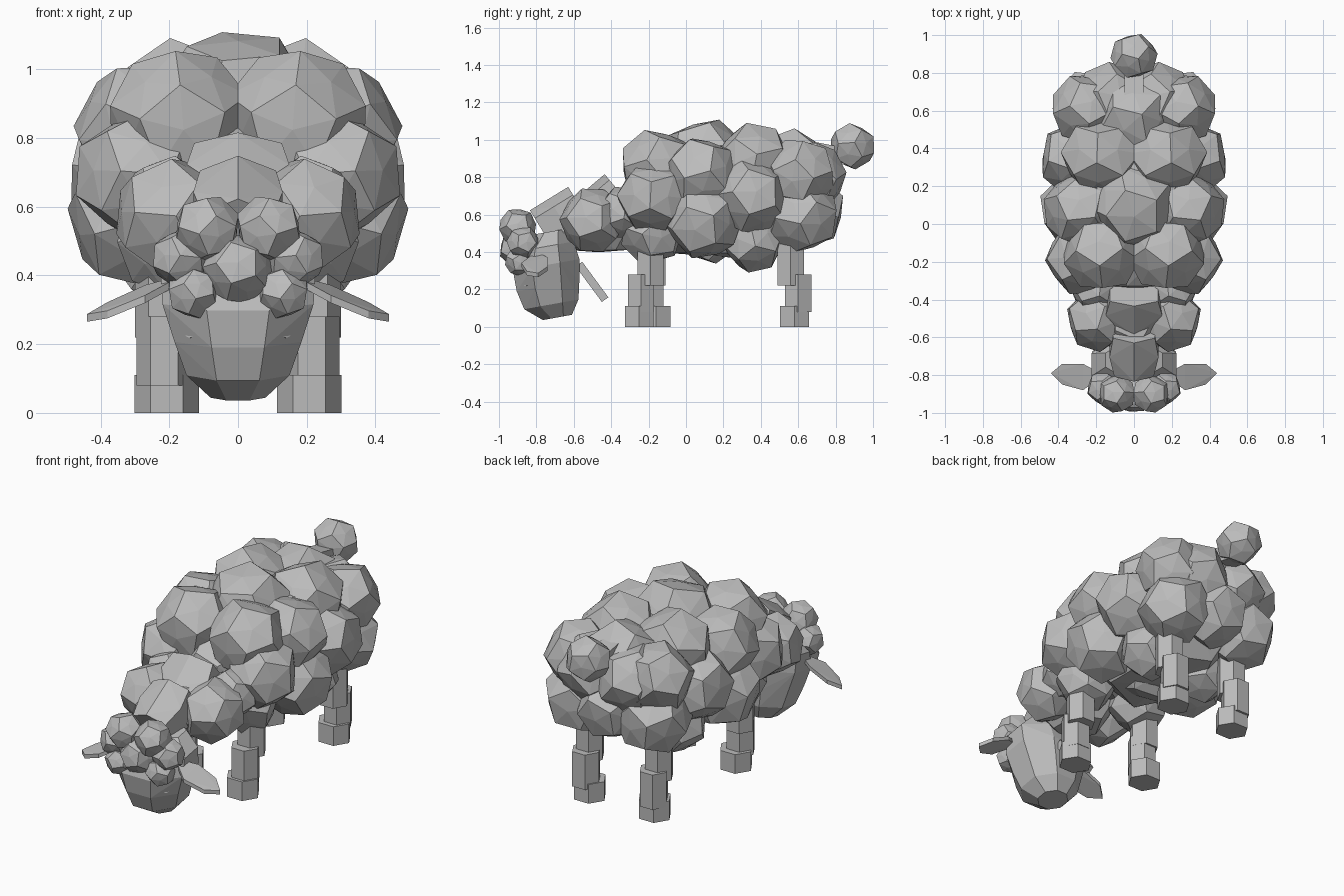
import bpy, bmesh, math
from mathutils import Vector, Matrix, Euler

if "Cube" in bpy.data.objects:
    bpy.data.objects.remove(bpy.data.objects["Cube"])

grey = bpy.data.materials.new("wool_grey")
grey.use_nodes = True
grey.diffuse_color = (0.5, 0.5, 0.5, 1)
grey.node_tree.nodes["Principled BSDF"].inputs["Base Color"].default_value = (0.5, 0.5, 0.5, 1)


def finish(bm, name):
    bmesh.ops.recalc_face_normals(bm, faces=bm.faces[:])
    mesh = bpy.data.meshes.new(name)
    bm.to_mesh(mesh)
    bm.free()
    mesh.materials.append(grey)
    ob = bpy.data.objects.new(name, mesh)
    bpy.context.collection.objects.link(ob)
    return ob


def hull(name, points):
    bm = bmesh.new()
    for p in points:
        bm.verts.new(p)
    bmesh.ops.convex_hull(bm, input=bm.verts[:])
    bmesh.ops.dissolve_limit(bm, angle_limit=0.03, verts=bm.verts[:], edges=bm.edges[:])
    return finish(bm, name)


def ball_points():
    """Corners of a twelve-sided ball plus a slightly raised middle on each side."""
    ico = bmesh.new()
    bmesh.ops.create_icosphere(ico, subdivisions=1, radius=1)
    pts = [f.calc_center_median().normalized() for f in ico.faces]
    pts += [v.co.normalized() * 0.86 for v in ico.verts]
    ico.free()
    return pts


BALL = ball_points()


def tuft(name, centre, r, aim, scale=(1, 1, 1), sides=(1,)):
    """Faceted ball with one broad side turned towards aim."""
    turn = Vector(aim).to_track_quat('Z', 'Y').to_matrix()
    for s in sides:
        pts = []
        for p in BALL:
            q = turn @ p
            x, y, z = (centre[i] + q[i] * r * scale[i] for i in range(3))
            pts.append((s * x, y, z))
        hull(name + ("" if len(sides) == 1 else "_left" if s > 0 else "_right"), pts)


def outward(x, y, z):
    return (x, (y - 0.25) * 0.45, z - 0.66)


# Wool body: core, then mirrored and central tufts
tuft("body_core", (0, 0.24, 0.68), 0.4, (0, 0, 1), (1, 1.42, 0.9))
for i, (x, y, z, r) in enumerate([
        (0.17, -0.15, 0.85, 0.215), (0.17, 0.36, 0.87, 0.225),
        (0.28, 0.08, 0.82, 0.205), (0.28, -0.18, 0.69, 0.2),
        (0.30, 0.35, 0.70, 0.21), (0.25, 0.61, 0.82, 0.195),
        (0.29, 0.09, 0.57, 0.215), (0.23, 0.62, 0.59, 0.205),
        (0.19, 0.36, 0.46, 0.175), (0.18, -0.18, 0.51, 0.18),
        (0.12, 0.66, 0.80, 0.20)]):
    tuft(f"wool_tuft_{i + 1}", (x, y, z), r, outward(x, y, z), sides=(1, -1))
for i, (y, z, r) in enumerate([(0.10, 0.88, 0.245), (0.57, 0.84, 0.225),
                               (0.66, 0.62, 0.20), (-0.17, 0.66, 0.2),
                               (0.12, 0.53, 0.20)]):
    tuft(f"middle_tuft_{i + 1}", (0, y, z), r, outward(0, y, z))

# Tail
tuft("tail_tuft", (0, 0.89, 0.965), 0.127, (0, 0.5, 0.9))
hull("tail_base", [(x, y, z - (y - 0.68) * 0.2) for x in (-0.05, 0.05)
                   for y in (0.62, 0.86) for z in (0.9, 0.99)])

# Neck
tuft("neck_core", (0, -0.47, 0.55), 0.22, (0, 0, 1), (0.9, 1.2, 0.8))
tuft("neck_tuft", (0.19, -0.5, 0.57), 0.178, (1, -0.25, 0.1), sides=(1, -1))
tuft("shoulder_tuft", (0.2, -0.34, 0.61), 0.145, (1, -0.5, 0.2), sides=(1, -1))


def crest(name, centre, half_width, length, height, tilt):
    """Ridged block of wool lying along the neck."""
    turn = Euler((tilt, 0, 0)).to_matrix()
    profile = [(-half_width, -height), (half_width, -height), (half_width, height * 0.5),
               (0, height), (-half_width, height * 0.5)]
    hull(name, [Vector(centre) + turn @ Vector((x * t, y, z))
                for y, t in ((-length, 0.8), (0, 1), (length, 0.85)) for x, z in profile])


crest("neck_crest_front", (0, -0.68, 0.60), 0.13, 0.12, 0.10, 0.55)
crest("neck_crest_back", (0, -0.46, 0.69), 0.15, 0.10, 0.08, 0.7)

# Head: stacked eight-sided rings (height, front, back, half width)
head = []
for z, front, back, w in [(0.05, -0.765, -0.61, 0.08), (0.12, -0.865, -0.575, 0.15),
                          (0.22, -0.905, -0.57, 0.185), (0.33, -0.925, -0.57, 0.22),
                          (0.43, -0.89, -0.60, 0.225), (0.51, -0.81, -0.63, 0.15)]:
    mid, half = (front + back) / 2, (back - front) / 2
    for k in range(8):
        a = math.radians(22.5 + 45 * k)
        y = half * math.sin(a) / math.sin(math.radians(67.5))
        x = w * math.cos(a) / math.cos(math.radians(22.5))
        head.append((x, mid + y, z + y * 0.18))
hull("head", head)

# Forelock tufts
for name, c, r in [("brow_tuft", (0.09, -0.9, 0.535), 0.102),
                   ("temple_tuft", (0.165, -0.87, 0.45), 0.09),
                   ("cheek_tuft", (0.13, -0.89, 0.35), 0.08)]:
    tuft(name, c, r, (c[0], -0.2, c[2] - 0.42), sides=(1, -1))
tuft("forehead_tuft", (0, -0.9, 0.42), 0.105, (0, -1, 0.2))

for s, side in ((1, "left"), (-1, "right")):
    # Leaf-shaped ears
    outline = [(0.16, -0.80, 0.39), (0.27, -0.74, 0.36), (0.38, -0.74, 0.31),
               (0.44, -0.79, 0.275), (0.38, -0.85, 0.285), (0.27, -0.88, 0.33)]
    hull("ear_" + side, [(s * x, y, z + d) for x, y, z in outline for d in (-0.01, 0.012)])

    # Eyes as small flat discs
    bm = bmesh.new()
    bmesh.ops.create_cone(bm, cap_ends=True, segments=10, radius1=0.028, radius2=0.028, depth=0.008)
    eye = finish(bm, "eye_" + side)
    eye.location = (s * 0.135, -0.852, 0.245)
    eye.rotation_euler = (math.radians(80), 0, math.radians(s * 42))

# Hanging plate under the throat
hull("throat_plate", [(x, y + d, z + d * 0.7) for x in (-0.06, 0.06)
                      for y, z in ((-0.58, 0.33), (-0.44, 0.14))
                      for d in (-0.01, 0.025)])


def prism(name, x, y, z0, z1, rx, ry):
    hull(name, [(x + rx * math.cos(a), y + ry * math.sin(a) / 0.866, z)
                for a in [math.radians(60 * k) for k in range(6)] for z in (z0, z1)])


# Legs: thigh, shank and hoof
for name, s, y, shank, hoof in [("front_left", 1, -0.19, -0.24, -0.25),
                                ("front_right", -1, -0.18, -0.19, -0.16),
                                ("back_left", 1, 0.56, 0.60, 0.58),
                                ("back_right", -1, 0.56, 0.60, 0.58)]:
    prism(name + "_thigh", s * 0.22, y, 0.22, 0.55, 0.08, 0.07)
    prism(name + "_shank", s * 0.215, shank, 0.08, 0.28, 0.08, 0.07)
    prism(name + "_hoof", s * 0.207, hoof, 0.0, 0.11, 0.094, 0.077)
